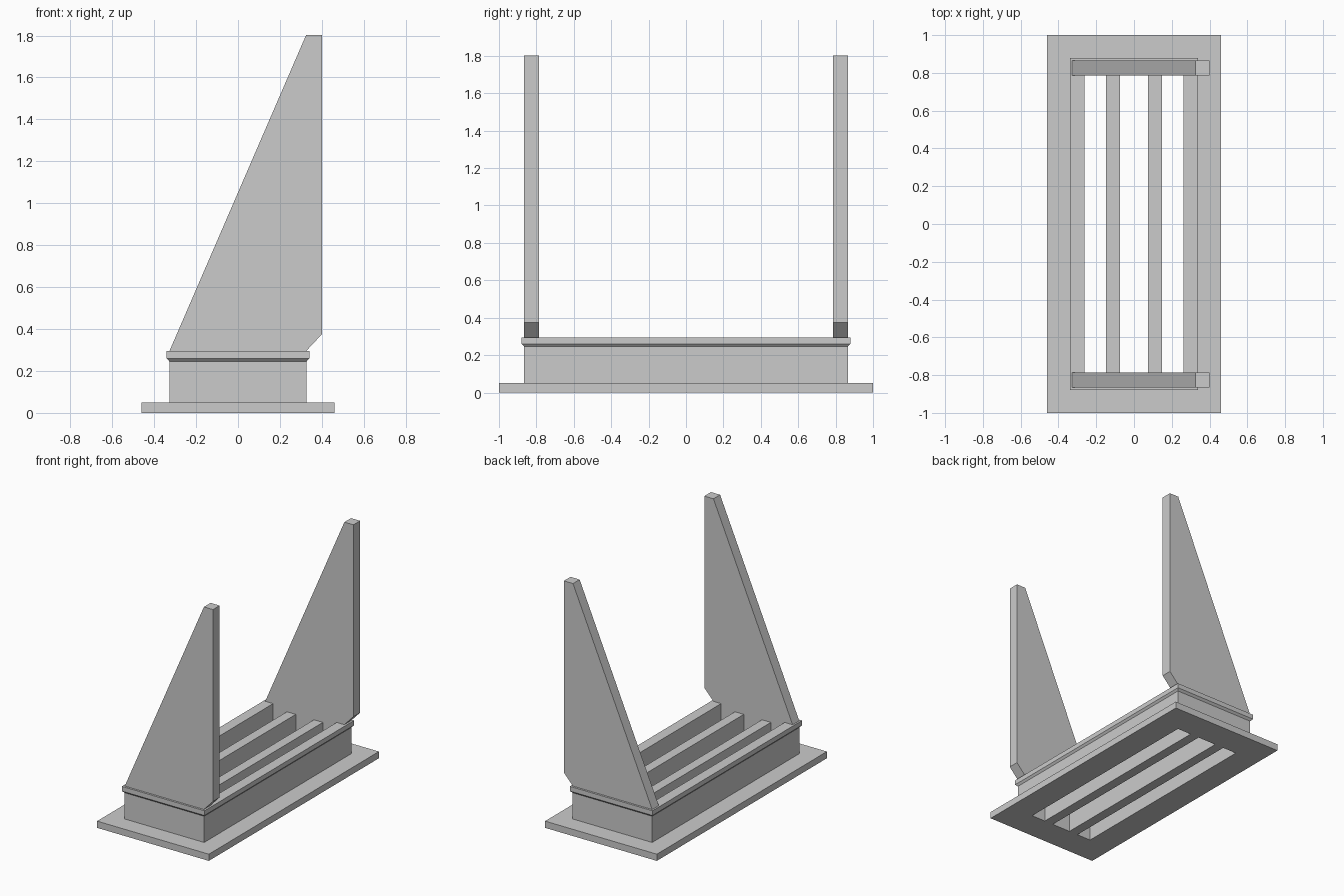
import bpy
import bmesh

cube = bpy.data.objects.get("Cube")
if cube:
    bpy.data.objects.remove(cube, do_unlink=True)

# Single matte grey
grey = bpy.data.materials.new("plain_grey")
grey.use_nodes = True
GREY = (0.6, 0.6, 0.6, 1)
grey.diffuse_color = GREY
grey.node_tree.nodes["Principled BSDF"].inputs["Base Color"].default_value = GREY


def add_object(name, bm):
    bmesh.ops.recalc_face_normals(bm, faces=bm.faces)
    mesh = bpy.data.meshes.new(name)
    bm.to_mesh(mesh)
    bm.free()
    mesh.materials.append(grey)
    obj = bpy.data.objects.new(name, mesh)
    bpy.context.collection.objects.link(obj)
    return obj


def rectangular_ring(name, profile):
    """Sweep a closed profile of (half x, half y, z) around a rectangle."""
    bm = bmesh.new()
    loops = [[bm.verts.new((sx * hx, sy * hy, z))
              for sx, sy in ((-1, -1), (1, -1), (1, 1), (-1, 1))]
             for hx, hy, z in profile]
    for i, loop in enumerate(loops):
        above = loops[(i + 1) % len(loops)]
        for k in range(4):
            n = (k + 1) % 4
            bm.faces.new((loop[k], loop[n], above[n], above[k]))
    return add_object(name, bm)


def side_prism(name, outline, y0, y1):
    """Extrude an (x, z) outline along y."""
    bm = bmesh.new()
    face = bm.faces.new([bm.verts.new((x, y0, z)) for x, z in outline])
    result = bmesh.ops.extrude_face_region(bm, geom=[face])
    verts = [v for v in result["geom"] if isinstance(v, bmesh.types.BMVert)]
    bmesh.ops.translate(bm, verts=verts, vec=(0, y1 - y0, 0))
    return add_object(name, bm)


# Hollow base: foot flange, wall, chamfered rim and central opening
SLOT_X, SLOT_Y, RIM_Z = 0.262, 0.787, 0.295
rectangular_ring("base_frame", [
    (SLOT_X, SLOT_Y, 0), (0.46, 1, 0), (0.46, 1, 0.05),
    (0.327, 0.865, 0.05), (0.327, 0.865, 0.245),
    (0.34, 0.88, 0.26), (0.34, 0.88, RIM_Z), (SLOT_X, SLOT_Y, RIM_Z)])

# Two bars dividing the opening into three slots
for side, sign in (("right", -1), ("left", 1)):
    a, b = sign * 0.075, sign * 0.148
    side_prism(side + "_grate_bar",
               [(a, 0), (b, 0), (b, 0.265), (a, 0.265)], -SLOT_Y, SLOT_Y)

# Tapered upright panel at each end
panel = [(-0.327, RIM_Z), (0.325, RIM_Z), (0.4, 0.375), (0.4, 1.803), (0.325, 1.803)]
for end, sign in (("front", -1), ("back", 1)):
    side_prism(end + "_panel", panel, sign * SLOT_Y, sign * 0.865)
